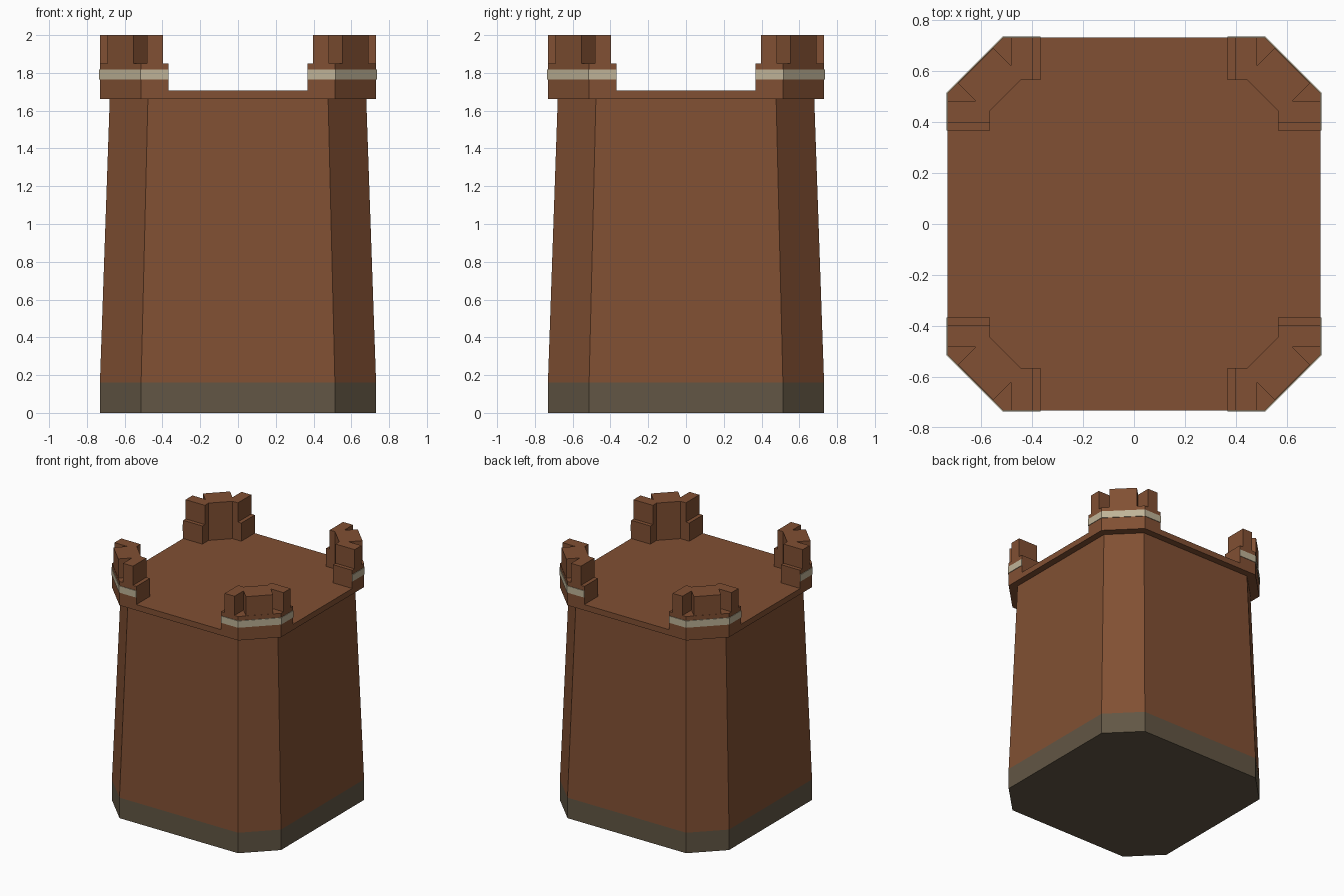
import bpy
import bmesh

cube = bpy.data.objects.get("Cube")
if cube:
    bpy.data.objects.remove(cube, do_unlink=True)


def material(name, rgb):
    mat = bpy.data.materials.new(name)
    mat.use_nodes = True
    mat.diffuse_color = (*rgb, 1)
    mat.node_tree.nodes["Principled BSDF"].inputs["Base Color"].default_value = (*rgb, 1)
    return mat


BROWN = material("brown", (0.22, 0.08, 0.033))
GREY = material("dark grey brown", (0.122, 0.093, 0.058))
CREAM = material("cream", (0.52, 0.45, 0.31))


def octagon(half, corner):
    """Square outline with cut corners, counter-clockwise."""
    quarter = [(half, -corner), (half, corner)]
    points = []
    for _ in range(4):
        points += quarter
        quarter = [(-y, x) for x, y in quarter]
    return points


def loft(name, rings, mats, mirror=False):
    """Closed solid through (outline, height) rings; material n covers band n."""
    bm = bmesh.new()
    loops = [[bm.verts.new((x, y, z)) for x, y in outline] for outline, z in rings]
    bm.faces.new(loops[0])
    for level, (low, high) in enumerate(zip(loops, loops[1:])):
        for i in range(len(low)):
            j = (i + 1) % len(low)
            face = bm.faces.new((low[i], low[j], high[j], high[i]))
            face.material_index = min(level, len(mats) - 1)
    top = bm.faces.new(loops[-1])
    top.material_index = len(mats) - 1
    bmesh.ops.recalc_face_normals(bm, faces=bm.faces)
    mesh = bpy.data.meshes.new(name)
    bm.to_mesh(mesh)
    bm.free()
    for mat in mats:
        mesh.materials.append(mat)
    obj = bpy.data.objects.new(name, mesh)
    bpy.context.collection.objects.link(obj)
    if mirror:
        mod = obj.modifiers.new("four_corners", "MIRROR")
        mod.use_axis = (True, True, False)
    return obj


def symmetric(half_outline):
    """Complete a corner outline by reflecting it across the diagonal."""
    return half_outline + [(y, x) for x, y in reversed(half_outline)]


HALF, CUT = 0.731, 0.513
DECK, STEP, TOP = 1.708, 1.85, 2.0
END, INNER, BEND = 0.367, 0.565, 0.443

# Tapered tower with a grey footing
loft("tower_body", [(octagon(HALF, CUT), 0), (octagon(HALF, CUT), 0.16),
                    (octagon(0.679, 0.477), 1.663)], [GREY, BROWN])

# Overhanging deck slab
loft("deck", [(octagon(HALF, CUT), 1.663), (octagon(HALF, CUT), DECK)], [BROWN])

# Corner parapets
parapet = symmetric([(BEND, INNER), (END, INNER), (END, HALF), (CUT, HALF)])
loft("corner_parapets", [(parapet, DECK), (parapet, STEP)], [BROWN], True)

# Merlons with notches beside each corner face
merlon = symmetric([(BEND, INNER), (0.397, INNER), (0.397, HALF),
                    (0.482, HALF), (0.482, 0.62), (0.552, 0.69)])
loft("corner_merlons", [(merlon, STEP), (merlon, TOP)], [BROWN], True)

# Thin cream trim on the outer parapet faces
trim = symmetric([(CUT, HALF), (END, HALF), (END, HALF + 0.004), (CUT + 0.002, HALF + 0.004)])
loft("parapet_trim", [(trim, 1.764), (trim, 1.817)], [CREAM], True)
